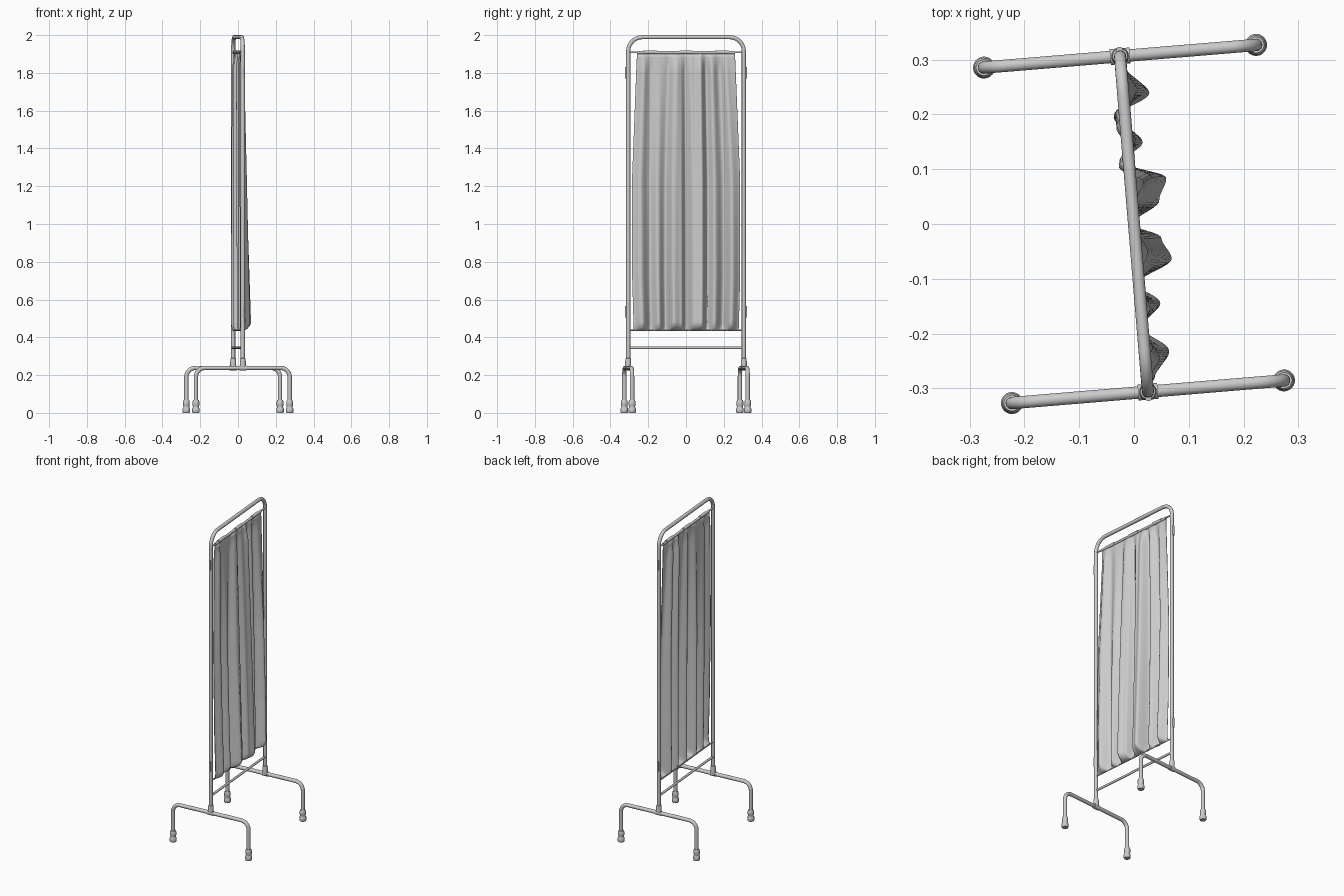
import bpy, bmesh, math
from mathutils import Vector, Matrix

if "Cube" in bpy.data.objects:
    bpy.data.objects.remove(bpy.data.objects["Cube"])

TURN = math.radians(4.75)   # whole screen is turned slightly about z
POST_Y, FOOT_X = 0.307, 0.249


def finish(ob, angle=40):
    ob.rotation_euler.z = TURN
    bpy.ops.object.select_all(action='DESELECT')
    ob.select_set(True)
    bpy.context.view_layer.objects.active = ob
    if ob.type == 'CURVE':
        bpy.ops.object.convert(target='MESH')
        ob = bpy.context.view_layer.objects.active
    bpy.ops.object.shade_smooth_by_angle(angle=math.radians(angle))
    return ob


def tube(name, pts, radius, bend=0.0):
    """Round tube along a path whose inner corners are filleted."""
    pts = [Vector(p) for p in pts]
    path = [pts[0]]
    for a, b, c in zip(pts, pts[1:], pts[2:]):
        u, v = (a - b).normalized(), (c - b).normalized()
        centre = b + (u + v) * bend
        for i in range(11):
            t = i / 10 * math.pi / 2
            path.append(centre - v * bend * math.cos(t) - u * bend * math.sin(t))
    path.append(pts[-1])
    cu = bpy.data.curves.new(name, 'CURVE')
    cu.dimensions = '3D'
    cu.bevel_depth, cu.bevel_resolution, cu.use_fill_caps = radius, 5, True
    sp = cu.splines.new('POLY')
    sp.points.add(len(path) - 1)
    for p, q in zip(sp.points, path):
        p.co = (*q, 1)
    ob = bpy.data.objects.new(name, cu)
    bpy.context.collection.objects.link(ob)
    return finish(ob)


def mesh_object(name, bm):
    me = bpy.data.meshes.new(name)
    bm.to_mesh(me)
    bm.free()
    ob = bpy.data.objects.new(name, me)
    bpy.context.collection.objects.link(ob)
    return ob


def lathe(name, profile, x, y):
    bm = bmesh.new()
    vs = [bm.verts.new((r, 0, z)) for r, z in profile]
    es = [bm.edges.new(e) for e in zip(vs, vs[1:])]
    bmesh.ops.spin(bm, geom=vs + es, cent=(0, 0, 0), axis=(0, 0, 1),
                   angle=2 * math.pi, steps=24)
    bmesh.ops.remove_doubles(bm, verts=bm.verts, dist=1e-5)
    bmesh.ops.recalc_face_normals(bm, faces=bm.faces)
    bmesh.ops.transform(bm, matrix=Matrix.Translation((x, y, 0)), verts=bm.verts)
    return finish(mesh_object(name, bm))


# Main hoop and cross rods
tube("frame_hoop", [(0, -POST_Y, 0.24), (0, -POST_Y, 1.989),
                    (0, POST_Y, 1.989), (0, POST_Y, 0.24)], 0.011, 0.075)
for name, z, r in (("lower_crossbar", 0.345, 0.007),
                   ("curtain_bottom_rod", 0.438, 0.004),
                   ("curtain_top_rod", 1.909, 0.005)):
    tube(name, [(0, -POST_Y, z), (0, POST_Y, z)], r)

# Legs, feet, tee joints and hinge pins on both sides
FOOT = [(0, 0), (.017, 0), (.02, .005), (.02, .022), (.016, .03), (.016, .036),
        (.018, .04), (.018, .06), (.0145, .069), (0, .069)]
TEE = [(.010, .24), (.016, .24), (.016, .272), (.014, .288), (.010, .29)]
for side, y in (("front", -POST_Y), ("rear", POST_Y)):
    tube(side + "_leg", [(-FOOT_X, y, 0.03), (-FOOT_X, y, 0.238),
                         (FOOT_X, y, 0.238), (FOOT_X, y, 0.03)], 0.0115, 0.048)
    tube(side + "_tee_collar", [(-0.018, y, 0.238), (0.018, y, 0.238)], 0.0145)
    lathe(side + "_tee_socket", TEE, 0, y)
    for x in (-FOOT_X, FOOT_X):
        lathe(side + "_rubber_foot", FOOT, x, y)
    for z in (0.535, 1.80):
        yo = y * 1.037
        tube(side + "_hinge_pin", [(0, yo, z - 0.03), (0, yo, z + 0.03)], 0.006)

# Curtain: fold profile (position across, depth) that billows towards the hem
FOLDS = [(-.285, .015), (-.24, .045), (-.19, -.004), (-.15, .036), (-.11, -.006),
         (-.07, .064), (-.03, .048), (0, -.004), (.04, .05), (.08, .066),
         (.115, -.016), (.15, .028), (.2, -.02), (.24, .048), (.285, .01)]


def fold(y):
    for (y0, x0), (y1, x1) in zip(FOLDS, FOLDS[1:]):
        if y <= y1:
            t = max(0, (y - y0) / (y1 - y0))
            return x0 + (x1 - x0) * t * t * (3 - 2 * t)
    return FOLDS[-1][1]


TOP, HEM, CURL = 1.904, 0.434, 0.05
rows = [TOP - (TOP - HEM - CURL) * i / 60 for i in range(60)]
rows += [HEM + CURL * (1 - math.sin(i / 14 * math.pi / 2)) for i in range(15)]
bm = bmesh.new()
grid = []
for z in rows:
    t = (TOP - z) / (TOP - HEM)
    pin = min(1, 0.15 + (TOP - z) / 0.10)
    d = min(1, (z - HEM) / CURL)
    hem = math.sqrt(max(0, 1 - (1 - d) ** 2))
    half = 0.26 + 0.027 * min(1, t * 2.2) - 0.008 * max(0, t - 0.8) * 5
    line = []
    for j in range(141):
        y = -0.285 + 0.57 * j / 140
        x = fold(y) * (0.35 + 0.65 * t) - 0.008 * (1 - t)
        x += 0.005 * (1 - t) ** 2 * math.sin(y * 95)
        line.append(bm.verts.new((x * pin * hem, y / 0.285 * half, z)))
    grid.append(line)
# Flat underside of the hem is gathered onto the bottom rod
for a, b in zip(grid, grid[1:]):
    for j in range(140):
        bm.faces.new((a[j], b[j], b[j + 1], a[j + 1]))
curtain = mesh_object("curtain", bm)
sol = curtain.modifiers.new("thickness", 'SOLIDIFY')
sol.thickness, sol.offset = 0.002, 0
finish(curtain, 80)

# Curtain header sleeve and its three raised gathers
tube("curtain_header", [(0, -0.26, 1.908), (0, 0.26, 1.908)], 0.008)
for y in (-0.19, 0, 0.19):
    tube("header_gather", [(0, y - 0.035, 1.91), (0, y + 0.035, 1.91)], 0.010)
